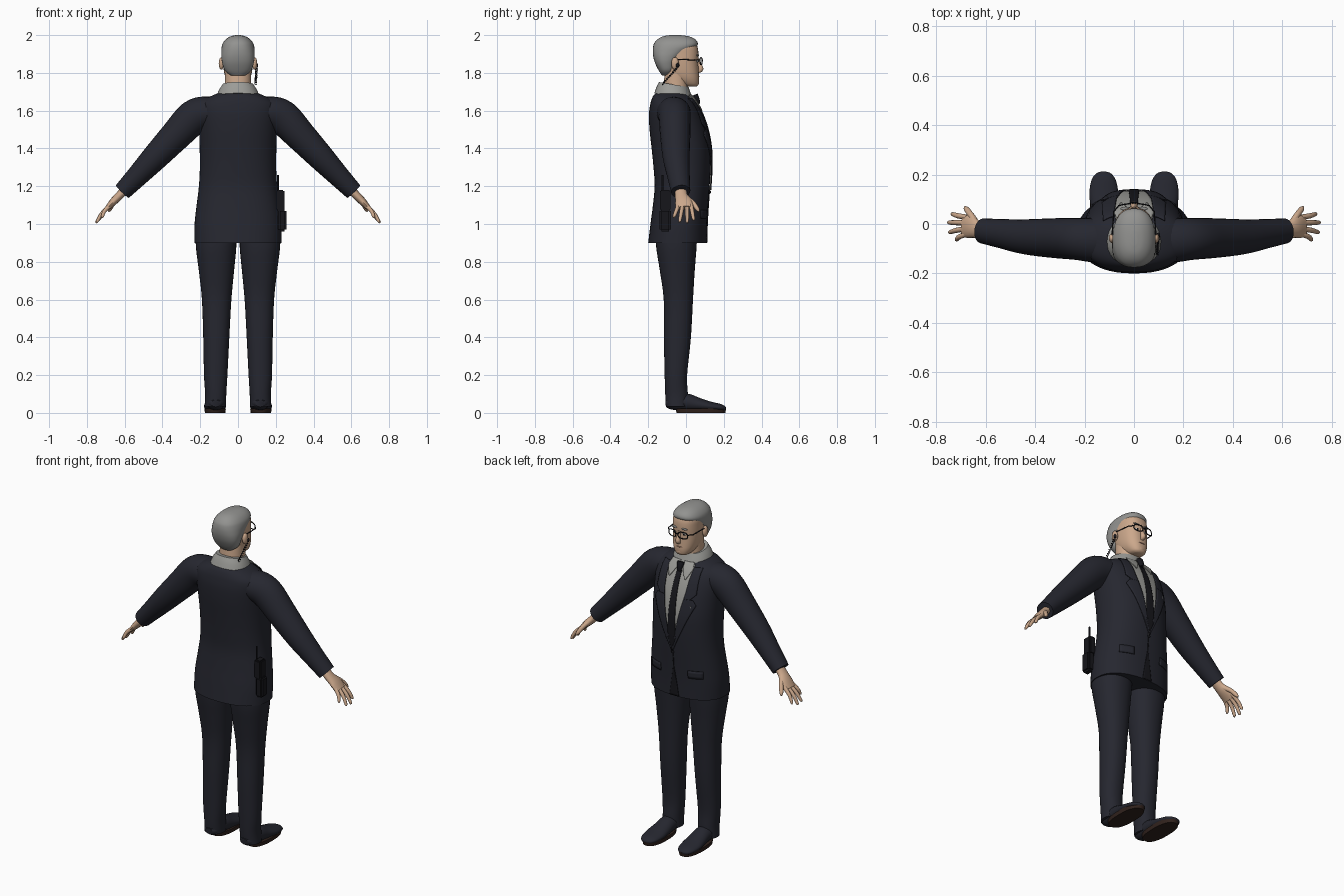
import bpy, bmesh, math
from mathutils import Vector

cube = bpy.data.objects.get("Cube")
if cube:
    bpy.data.objects.remove(cube, do_unlink=True)


def material(name, r, g, b):
    m = bpy.data.materials.new(name)
    m.use_nodes = True
    m.diffuse_color = (r, g, b, 1)
    bsdf = m.node_tree.nodes["Principled BSDF"]
    bsdf.inputs["Base Color"].default_value = (r, g, b, 1)
    bsdf.inputs["Roughness"].default_value = 0.8
    return m


SUIT = material("dark suit", .019, .02, .029)
BLACK = material("black", .008, .008, .011)
SHIRT = material("grey shirt", .33, .33, .31)
HAIR = material("grey hair", .29, .29, .28)
SKIN = material("skin", .6, .39, .26)
LIPS = material("lips", .38, .2, .14)
SOLE = material("brown sole", .03, .016, .012)
WHITE = material("eye white", .6, .6, .58)


def finish(name, bm, mat):
    bmesh.ops.recalc_face_normals(bm, faces=bm.faces)
    me = bpy.data.meshes.new(name)
    bm.to_mesh(me)
    bm.free()
    me.materials.append(mat)
    ob = bpy.data.objects.new(name, me)
    bpy.context.collection.objects.link(ob)
    return ob


def resample(rows, k):
    """Catmull-Rom through rows of numbers, k steps per span."""
    out = []
    for i in range(len(rows) - 1):
        p = [rows[max(0, min(len(rows) - 1, i + j))] for j in (-1, 0, 1, 2)]
        for s in range(k):
            t = s / k
            out.append([b + .5 * t * (c - a + t * (2 * a - 5 * b + 4 * c - d + t * (3 * (b - c) + d - a)))
                        for a, b, c, d in zip(*p)])
    return out + [list(rows[-1])]


def skin_rings(name, rings, mat):
    bm = bmesh.new()
    loops = [[bm.verts.new(p) for p in ring] for ring in rings]
    n = len(loops[0])
    for a, b in zip(loops, loops[1:]):
        for i in range(n):
            bm.faces.new((a[i], a[(i + 1) % n], b[(i + 1) % n], b[i]))
    bm.faces.new(loops[0])
    bm.faces.new(loops[-1])
    return finish(name, bm, mat)


def spow(v, e):
    return math.copysign(abs(v) ** e, v)


def loft(name, rows, mat, x=0, e=2.2, tilt=0, k=4, n=32):
    """Stacked rings given as (z, half width, back y, front y[, centre x])."""
    rings = []
    for row in resample(rows, k):
        z, rx, yb, yf = row[:4]
        cx = x * row[4] if len(row) > 4 else x
        yc, ry = (yb + yf) / 2, (yf - yb) / 2
        ring = []
        for i in range(n):
            a = math.tau * i / n
            y = ry * spow(math.sin(a), 2 / e)
            ring.append((cx + rx * spow(math.cos(a), 2 / e), yc + y, z + tilt * y))
        rings.append(ring)
    return skin_rings(name, rings, mat)


def tube(name, rows, mat, side=1, ref=(0, 1, 0), k=4, n=16):
    """Elliptical tube through rows of (x, y, z, radius along ref, other radius)."""
    rows = resample(rows, k)
    pts = [Vector((r[0] * side, r[1], r[2])) for r in rows]
    rings = []
    for i, p in enumerate(pts):
        t = (pts[min(i + 1, len(pts) - 1)] - pts[max(i - 1, 0)]).normalized()
        u = (Vector(ref) - t * t.dot(Vector(ref))).normalized()
        w = t.cross(u)
        rings.append([p + u * rows[i][3] * math.cos(math.tau * j / n)
                      + w * rows[i][4] * math.sin(math.tau * j / n) for j in range(n)])
    return skin_rings(name, rings, mat)


def box(name, loc, size, mat, bevel=.005):
    bm = bmesh.new()
    bmesh.ops.create_cube(bm, size=1)
    for v in bm.verts:
        v.co = Vector(loc) + Vector([c * s for c, s in zip(v.co, size)])
    bmesh.ops.bevel(bm, geom=bm.edges[:], offset=bevel, segments=2, affect='EDGES')
    return finish(name, bm, mat)


def ball(name, loc, size, mat):
    bm = bmesh.new()
    bmesh.ops.create_uvsphere(bm, u_segments=16, v_segments=10, radius=1)
    for v in bm.verts:
        v.co = Vector(loc) + Vector([c * s for c, s in zip(v.co, size)])
    return finish(name, bm, mat)


def wire(name, pts, radius, mat, cyclic=False):
    cu = bpy.data.curves.new(name, 'CURVE')
    cu.dimensions = '3D'
    cu.bevel_depth, cu.bevel_resolution = radius, 2
    cu.use_fill_caps = True
    sp = cu.splines.new('POLY')
    sp.points.add(len(pts) - 1)
    for q, p in zip(sp.points, pts):
        q.co = (*p, 1)
    sp.use_cyclic_u = cyclic
    cu.materials.append(mat)
    bpy.context.collection.objects.link(bpy.data.objects.new(name, cu))


# Jacket body
BODY = [(.9, .23, -.2, .11), (1, .23, -.188, .112), (1.1, .219, -.175, .118), (1.2, .207, -.166, .125),
        (1.3, .202, -.172, .13), (1.4, .203, -.182, .128), (1.5, .206, -.193, .11), (1.58, .21, -.196, .083),
        (1.63, .205, -.19, .057), (1.66, .175, -.182, .037), (1.685, .125, -.168, .015), (1.7, .08, -.14, -.01)]
loft("jacket", BODY, SUIT, e=2.3, n=48)
DENSE = resample(BODY, 8)


def front_y(x, z):
    for a, b in zip(DENSE, DENSE[1:]):
        if z <= b[0]:
            break
    t = max(0, min(1, (z - a[0]) / (b[0] - a[0])))
    rx, yb, yf = [a[i] + t * (b[i] - a[i]) for i in (1, 2, 3)]
    return (yb + yf) / 2 + (yf - yb) / 2 * max(0, 1 - abs(x / rx) ** 2.3) ** (1 / 2.3)


def panel(name, mat, outline, off, rows=14, cols=6, thick=.005):
    """Thin plate on the jacket front; outline is (z, x start, x end) rows."""
    bm = bmesh.new()
    grid = []
    for z, xa, xb in resample_linear(outline, rows):
        xs = [xa + (xb - xa) * j / cols for j in range(cols + 1)]
        grid.append([bm.verts.new((x, front_y(x, z) + off, z)) for x in xs])
    for a, b in zip(grid, grid[1:]):
        for j in range(cols):
            bm.faces.new((a[j], a[j + 1], b[j + 1], b[j]))
    ob = finish(name, bm, mat)
    mod = ob.modifiers.new("thickness", 'SOLIDIFY')
    mod.thickness, mod.offset = thick, 0


def resample_linear(rows, k):
    out = [[a + (b - a) * s / k for a, b in zip(p, q)] for p, q in zip(rows, rows[1:]) for s in range(k)]
    return out + [list(rows[-1])]


# Shirt front, tie, jacket edge
panel("shirt_front", SHIRT, [(1.18, -.003, .003), (1.6, -.085, .085), (1.675, -.075, .075)], .003, cols=12)
panel("tie", BLACK, [(1.2, -.003, .003), (1.26, -.026, .026), (1.64, -.014, .014)], .008)
tube("tie_knot", [(0, .048, 1.685, .022, .014), (0, .058, 1.66, .019, .014), (0, .066, 1.635, .011, .009)],
     BLACK, ref=(1, 0, 0))
panel("jacket_opening", BLACK, [(.902, -.03, .03), (1.08, -.003, .003), (1.2, -.002, .002)], .001)
ball("jacket_button", (0, front_y(0, 1.17) + .004, 1.17), (.009, .005, .009), BLACK)
box("lapel_pin", (-.105, front_y(.105, 1.46) + .007, 1.46), (.012, .006, .012), SHIRT, .001)

for s, side in ((1, "left"), (-1, "right")):
    # Lapels, collar wings, pocket flaps
    panel(side + "_lower_lapel", SUIT, [(1.18, 0, s * .004), (1.47, s * .058, s * .135), (1.5, s * .064, s * .115)], .008)
    panel(side + "_upper_lapel", SUIT, [(1.5, s * .064, s * .1), (1.53, s * .07, s * .13), (1.665, s * .08, s * .125)], .008)
    panel(side + "_collar_wing", SHIRT, [(1.6, s * .05, s * .054), (1.655, s * .018, s * .08), (1.685, s * .012, s * .07)], .013)
    panel(side + "_pocket_flap", SUIT, [(1.03, s * .09, s * .17), (1.075, s * .09, s * .17)], .004, rows=3)

    # Sleeve, cuff and hand
    tube(side + "_sleeve", [(.08, -.065, 1.585, .09, .075), (.16, -.065, 1.59, .09, .085), (.235, -.06, 1.565, .085, .092),
                            (.33, -.057, 1.468, .08, .082), (.44, -.052, 1.352, .071, .07),
                            (.53, -.04, 1.257, .06, .058), (.612, -.028, 1.172, .051, .048)], SUIT, s, n=24)
    tube(side + "_palm", [(.585, -.03, 1.195, .03, .024), (.63, -.024, 1.148, .034, .022),
                          (.66, -.012, 1.118, .046, .02), (.69, -.008, 1.085, .045, .014)], SKIN, s)
    for finger, y0, x1, y1, z1 in (("index", .027, .738, .04, 1.02), ("middle", .005, .752, .006, 1.006),
                                   ("ring", -.018, .748, -.033, 1.01), ("little", -.04, .722, -.063, 1.034)):
        mx, my, mz = (.678 + x1) / 2 + .006, (y0 + y1) / 2, (1.098 + z1) / 2 + .004
        tube(f"{side}_{finger}_finger", [(.675, y0, 1.1, .011, .012), (mx, my, mz, .0105, .0105),
                                         (x1 - .004, y1, z1 + .006, .008, .008), (x1, y1, z1, .003, .003)], SKIN, s, n=10)
    tube(side + "_thumb", [(.638, .0, 1.138, .014, .016), (.66, .036, 1.112, .013, .013),
                           (.678, .06, 1.08, .011, .011), (.684, .069, 1.066, .004, .004)], SKIN, s, ref=(1, 0, 1), n=10)

    # Trouser leg and shoe
    loft(side + "_trouser_leg", [(.035, .057, -.105, .01, .12), (.1, .056, -.11, .01, .118), (.2, .062, -.113, .006, .118),
                                 (.4, .069, -.117, .026, .115), (.6, .078, -.118, .037, .113),
                                 (.75, .093, -.138, .046, .114), (.88, .107, -.158, .056, .116),
                                 (.98, .108, -.16, .06, .116)], SUIT, x=s)
    tube(side + "_shoe", [(.118, -.108, .05, .025, .018), (.118, -.08, .052, .046, .034), (.118, 0, .056, .049, .046),
                          (.119, .06, .045, .054, .037), (.122, .12, .035, .059, .027), (.123, .175, .029, .05, .02),
                          (.123, .203, .024, .032, .013), (.123, .212, .022, .01, .005)], SUIT, s, ref=(1, 0, 0), n=24)
    loft(side + "_shoe_sole", [(0, .054, -.05, .208), (.024, .057, -.055, .213)], SOLE, x=s * .121, e=2.4, k=1)

    # Ear, eye, brow and spectacle half
    ball(side + "_ear", (s * .088, -.058, 1.85), (.014, .02, .033), SKIN)
    ball(side + "_eye", (s * .031, .06, 1.863), (.013, .007, .007), WHITE)
    ball(side + "_pupil", (s * .031, .066, 1.863), (.005, .003, .005), BLACK)
    ball(side + "_eyebrow", (s * .034, .062, 1.893), (.021, .008, .005), HAIR)
    rim = []
    for i in range(24):
        a = math.tau * i / 24
        rim.append((s * (.035 + .027 * spow(math.cos(a), .7)), .08 - .006 * math.cos(a), 1.862 + .019 * spow(math.sin(a), .7)))
    wire(side + "_spectacle_rim", rim, .0028, BLACK, True)
    wire(side + "_spectacle_arm", [(s * .061, .075, 1.868), (s * .082, .05, 1.868), (s * .089, -.05, 1.872)], .0028, BLACK)

wire("spectacle_bridge", [(-.009, .084, 1.866), (0, .087, 1.869), (.009, .084, 1.866)], .0028, BLACK)

# Neck, collar and head
loft("neck", [(1.65, .075, -.125, .01), (1.74, .07, -.118, .012), (1.82, .07, -.11, .01)], SKIN)
loft("shirt_collar", [(1.675, .115, -.168, .038), (1.71, .1, -.156, .024), (1.738, .082, -.143, .014)],
     SHIRT, tilt=-.17)
loft("head", [(1.728, .026, .01, .055), (1.738, .044, -.03, .066), (1.765, .062, -.08, .07), (1.8, .073, -.11, .068),
              (1.85, .079, -.13, .065), (1.9, .08, -.14, .066), (1.94, .078, -.14, .06),
              (1.97, .06, -.12, .04), (1.985, .03, -.09, 0)], SKIN, e=2.4)
loft("hair", [(1.785, .035, -.125, -.085), (1.81, .068, -.143, -.06), (1.85, .083, -.163, -.045), (1.885, .088, -.173, -.02),
              (1.915, .088, -.176, .018), (1.94, .086, -.174, .056), (1.96, .079, -.167, .062),
              (1.98, .062, -.148, .046), (1.994, .038, -.12, .012), (2, .012, -.085, -.03)], HAIR, e=2.4)
tube("nose", [(0, .062, 1.875, .007, .008), (0, .07, 1.845, .01, .012), (0, .078, 1.82, .015, .014),
              (0, .066, 1.806, .01, .008)], SKIN, ref=(1, 0, 0))
ball("mouth", (0, .064, 1.782), (.024, .008, .004), LIPS)
ball("chin", (0, .05, 1.75), (.03, .02, .018), SKIN)

# Coiled earpiece wire
coil = []
for i in range(121):
    t, a = i / 120, i * math.tau / 12
    coil.append((.099 - .006 * t + .005 * math.cos(a), -.045 - .08 * t, 1.83 - .09 * t + .005 * math.sin(a)))
wire("earpiece_wire", coil, .0022, BLACK)
ball("earpiece", (.098, -.045, 1.84), (.008, .01, .012), BLACK)

# Belt radio
box("radio_pouch", (.234, -.11, 1.02), (.045, .06, .12), BLACK, .01)
box("radio_body", (.224, -.11, 1.125), (.042, .055, .11), BLACK, .006)
wire("radio_antenna", [(.212, -.125, 1.17), (.212, -.125, 1.26)], .005, BLACK)

# Smooth shading with sharp edges kept
bpy.ops.object.select_all(action='DESELECT')
for ob in bpy.context.scene.objects:
    if ob.type == 'MESH':
        ob.select_set(True)
        bpy.context.view_layer.objects.active = ob
bpy.ops.object.shade_smooth_by_angle(angle=math.radians(45))
